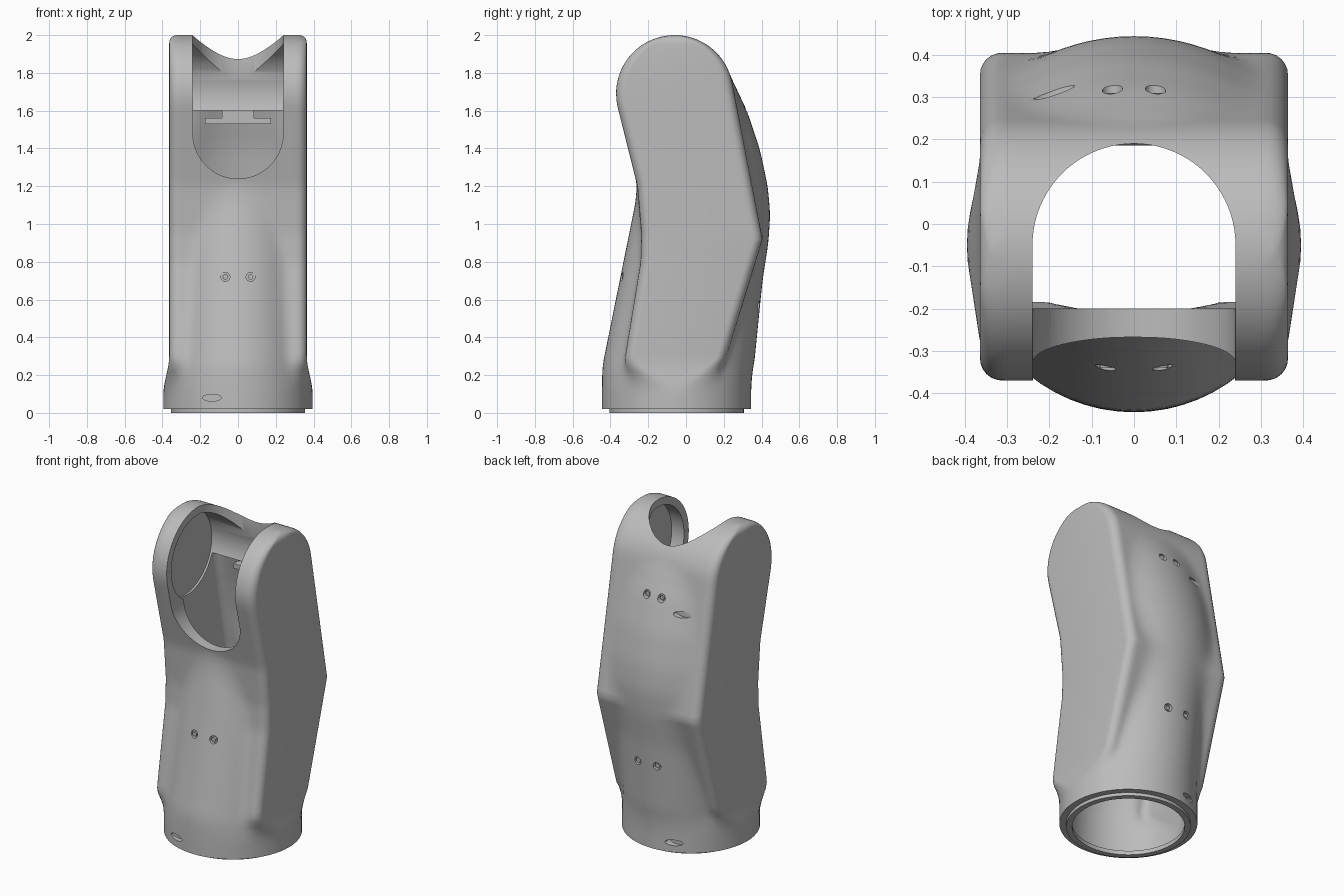
import bpy, bmesh
from math import sin, cos, pi, sqrt, radians
from mathutils import Matrix, Vector

if "Cube" in bpy.data.objects:
    bpy.data.objects.remove(bpy.data.objects["Cube"])

grey = bpy.data.materials.new("shell grey")
grey.use_nodes = True
tone = (0.5, 0.5, 0.5, 1)
grey.diffuse_color = tone
grey.node_tree.nodes["Principled BSDF"].inputs["Base Color"].default_value = tone

CY = -0.05              # base centre in y
PY, PZ, PR = -0.06, 1.69, 0.31    # pivot centre and radius of the arms

# Side profiles as (z, y) keys: flat-sided slab and the rounded bulges on it
SLAB_FRONT = [(.25, -.33), (.8, -.24), (.95, -.236), (1.2, -.257), (1.615, -.361)]
SLAB_BACK = [(.25, .2), (.92, .405), (1.747, .245)]
BULGE_FRONT = [(.25, -.442), (1.2, -.25), (1.4, -.2), (2, .3)]
BULGE_BACK = [(.2, .355), (.7, .405), (.9, .436), (1.05, .446), (1.2, .433), (1.4, .39),
              (1.6, .323), (1.75, .25), (1.85, .15), (2, -.1)]
R_FRONT = [(.25, .355), (.8, .345), (1.1, .33)]
R_BACK = [(.25, .36), (.7, .38), (1.0, .5)]
HOLLOW_FRONT = [(.2, -.5), (1.15, -.2)]    # the cavity never reaches further forward


def lerp_keys(keys, z):
    if z <= keys[0][0]:
        return keys[0][1]
    for (a, p), (b, q) in zip(keys, keys[1:]):
        if z <= b:
            return p + (q - p) * (z - a) / (b - a)
    return keys[-1][1]


def soft(keys, z, d=.04):
    return sum(lerp_keys(keys, z + d * k) for k in (-1, -.5, 0, .5, 1)) / 5


def smooth_max(a, b, k=.03):
    h = max(k - abs(a - b), 0) / k
    return max(a, b) + h * h * k / 4


def ring(z, off, n=32):
    """Cross-section at height z, moved inwards by off."""
    s = min(max((z - .1) / .2, 0), 1)
    s = s * s * (3 - 2 * s)
    w = .364 - off
    # Slab edges run into the pivot arc where they are tangent to it
    h = sqrt(max(PR ** 2 - (z - PZ) ** 2, 0))
    front = PY - h if z > SLAB_FRONT[-1][0] else lerp_keys(SLAB_FRONT, z)
    back = PY + h if z > SLAB_BACK[-1][0] else lerp_keys(SLAB_BACK, z)
    if z > 1.96:
        w -= .04 - sqrt(max(.04 ** 2 - (z - 1.96) ** 2, 0))
    c = min(.052, (back - front) * .48)
    pts = []
    for sign, slab, bulge, rad in ((-1, -front, BULGE_FRONT, R_FRONT), (1, back, BULGE_BACK, R_BACK)):
        r = soft(rad, z) - off
        centre = sign * soft(bulge, z) - off - r
        for i in range(n + 1):
            t = sign * (pi / 2 - pi * i / n)
            x = w * sin(t)
            u = max(abs(x) - (w - c), 0)
            flat = slab - off - c + sqrt(max(c * c - u * u, 0))
            y = sign * smooth_max(flat, centre + sqrt(max(r * r - x * x, 0)))
            rb = .395 - off
            y = y * s + (CY + sign * rb * cos(t)) * (1 - s)
            if off:
                y = max(y, lerp_keys(HOLLOW_FRONT, z))
            pts.append((x * s + rb * sin(t) * (1 - s), y, z))
    return pts


def finish(name, bm):
    bmesh.ops.recalc_face_normals(bm, faces=bm.faces)
    me = bpy.data.meshes.new(name)
    bm.to_mesh(me)
    bm.free()
    me.materials.append(grey)
    ob = bpy.data.objects.new(name, me)
    bpy.context.collection.objects.link(ob)
    return ob


def loft(name, rings):
    bm = bmesh.new()
    loops = [[bm.verts.new(p) for p in r] for r in rings]
    n = len(loops[0])
    for a, b in zip(loops, loops[1:]):
        for i in range(n):
            j = (i + 1) % n
            bm.faces.new((a[i], a[j], b[j], b[i]))
    bm.faces.new(loops[0])
    bm.faces.new(loops[-1])
    return finish(name, bm)


def disc(name, centre, axis, radius, depth, scale=(1, 1, 1), seg=24):
    bm = bmesh.new()
    turn = Vector((0, 0, 1)).rotation_difference(Vector(axis)).to_matrix().to_4x4()
    mat = Matrix.Translation(centre) @ Matrix.Diagonal((*scale, 1)) @ turn
    bmesh.ops.create_cone(bm, cap_ends=True, segments=seg, radius1=radius, radius2=radius,
                          depth=depth, matrix=mat)
    return finish(name, bm)


def box(name, centre, size):
    bm = bmesh.new()
    bmesh.ops.create_cube(bm, size=1, matrix=Matrix.Translation(centre) @ Matrix.Diagonal((*size, 1)))
    return finish(name, bm)


def select(ob):
    bpy.ops.object.select_all(action='DESELECT')
    ob.select_set(True)
    bpy.context.view_layer.objects.active = ob


def cut(ob, cutter):
    cutter.hide_render = True
    mod = ob.modifiers.new("cut", 'BOOLEAN')
    mod.operation, mod.solver, mod.object = 'DIFFERENCE', 'EXACT', cutter
    select(ob)
    bpy.ops.object.modifier_apply(modifier=mod.name)
    bpy.data.objects.remove(cutter)


# Outer shell with rounded top
levels = [.02 + i * (PZ - .02) / 50 for i in range(51)]
levels += [PZ + PR * sin(radians(a)) for a in list(range(4, 88, 4)) + [87, 89]]
shell = loft("arm_shell", [ring(z, 0) for z in levels])

# Hollow inside, open at the bottom
cut(shell, loft("hollow", [ring(-.02 + i * 1.62 / 42, .052) for i in range(43)]))

# Round pivot chamber across both arms
cut(shell, disc("chamber", (0, PY, PZ), (1, 0, 0), .262, .65, seg=72))

# Rounded slot between the arms, open at the top and front
arc = [(.24 * cos(pi * i / 40), .24 * sin(pi * i / 40)) for i in range(41)]
slot = [(x, CY + y) for x, y in arc] + [(-.24, -.7), (.24, -.7)]
cut(shell, loft("slot", [[(x, y, z) for x, y in slot] for z in (1.7, 2.2)]))
mouth = [(x * .997, 1.48 - y) for x, y in arc] + [(-.2393, 2.3), (.2393, 2.3)]
cut(shell, loft("mouth", [[(x, y, z) for x, z in mouth] for y in (-.7, -.06)]))

# Screw holes in pairs, with sunken screws
for z, y, gap in ((.72, -.355, .067), (.57, .395, .067), (1.6, .325, .051)):
    inward = -1 if y > 0 else 1
    for side in (-1, 1):
        cut(shell, disc("hole", (side * gap, y, z), (0, 1, 0), .024, .06))
        disc("screw", (side * gap, y + inward * .03, z), (0, 1, 0), .014, .03, seg=16)

# Oval slots
for x, y, z in ((-.137, -.428, .08), (-.137, .328, .08), (-.19, .335, 1.53)):
    cut(shell, disc("oval", (x, y, z), (0, 1, 0), .05, .08, (1, 1, .36)))

select(shell)
bpy.ops.object.shade_smooth_by_angle(angle=radians(32))

# Stepped ring under the base
lip = disc("base_lip", (0, CY, .013), (0, 0, 1), .356, .026, seg=64)
cut(lip, disc("lip_bore", (0, CY, 0), (0, 0, 1), .322, .2, seg=64))
select(lip)
bpy.ops.object.shade_smooth_by_angle(angle=radians(32))

# Latch inside the mouth
box("latch_bar", (0, .23, 1.545), (.35, .05, .03))
box("latch_plate", (0, .235, 1.582), (.17, .06, .045))
for side in (-1, 1):
    disc("latch_pin", (side * .05, .203, 1.59), (0, 1, 0), .012, .008, seg=12)
